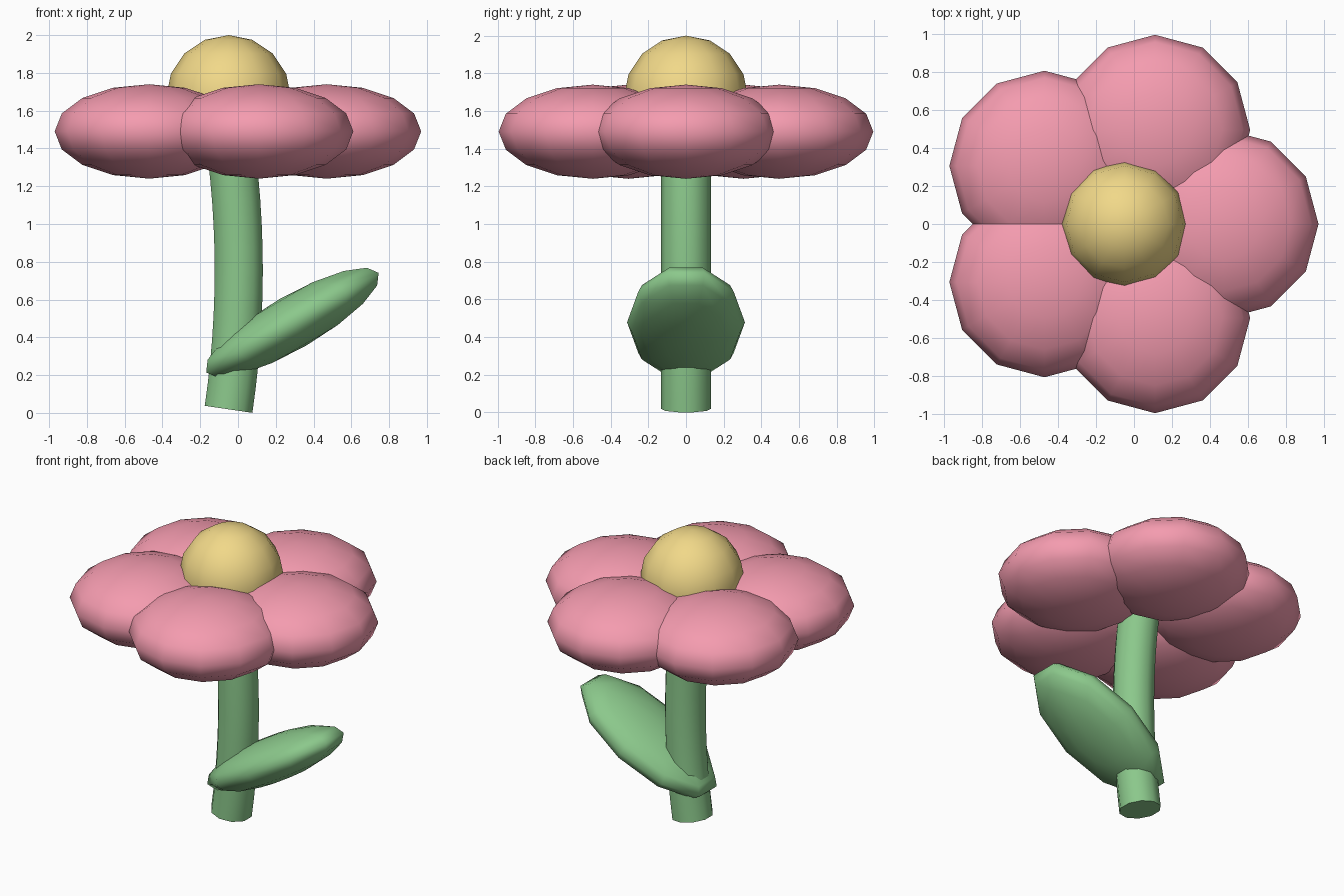
import bpy, bmesh, math
from mathutils import Matrix, Vector

if "Cube" in bpy.data.objects:
    bpy.data.objects.remove(bpy.data.objects["Cube"])


def material(name, rgb):
    m = bpy.data.materials.new(name)
    m.diffuse_color = (*rgb, 1)
    m.use_nodes = True
    m.node_tree.nodes["Principled BSDF"].inputs["Base Color"].default_value = m.diffuse_color
    return m


PINK = material("pink", (0.91, 0.33, 0.43))
YELLOW = material("yellow", (0.88, 0.69, 0.25))
GREEN = material("green", (0.26, 0.58, 0.26))


def finish(bm, name, mat):
    bmesh.ops.recalc_face_normals(bm, faces=bm.faces)
    me = bpy.data.meshes.new(name)
    bm.to_mesh(me)
    bm.free()
    me.materials.append(mat)
    ob = bpy.data.objects.new(name, me)
    bpy.context.collection.objects.link(ob)
    bpy.ops.object.select_all(action='DESELECT')
    ob.select_set(True)
    bpy.context.view_layer.objects.active = ob
    bpy.ops.object.shade_smooth_by_angle(angle=math.radians(60))
    return ob


def ellipsoid(name, loc, radii, mat, segments=12, tilt=0.0):
    bm = bmesh.new()
    bmesh.ops.create_uvsphere(bm, u_segments=segments, v_segments=8, radius=1)
    bm.transform(Matrix.Translation(loc) @ Matrix.Rotation(tilt, 4, 'Y')
                 @ Matrix.Diagonal((*radii, 1)))
    ob = finish(bm, name, mat)
    if tilt:
        ob.data.shade_smooth()
    return ob


HEAD_X = -0.05

# Five petals around the flower head
for i in range(5):
    a = math.radians(72 * i)
    ellipsoid(f"petal_{i + 1}",
              (HEAD_X + 0.52 * math.cos(a), 0.52 * math.sin(a), 1.49),
              (0.5, 0.5, 0.25), PINK)

# Round flower centre
ellipsoid("flower_centre", (HEAD_X, 0, 1.67), (0.33, 0.33, 0.33), YELLOW)

# Leaf: flattened ellipsoid rising to the right
ellipsoid("leaf", (0.288, 0, 0.478), (0.554, 0.313, 0.142), GREEN,
          segments=10, tilt=math.radians(-30))

# Stem: ten-sided tube swept along a gentle bow
BOTTOM, TOP, BOW, RADIUS, SIDES, STEPS = 0.019, 1.49, 0.054, 0.134, 10, 12
bm = bmesh.new()
rings = []
for k in range(STEPS + 1):
    t = k / STEPS
    centre = Vector((HEAD_X + 4 * BOW * t * (1 - t), 0, BOTTOM + (TOP - BOTTOM) * t))
    tangent = Vector((4 * BOW * (1 - 2 * t), 0, TOP - BOTTOM)).normalized()
    across = Vector((tangent.z, 0, -tangent.x))
    ring = []
    for s in range(SIDES):
        a = math.tau * s / SIDES
        offset = across * math.sin(a) + Vector((0, 1, 0)) * math.cos(a)
        ring.append(bm.verts.new(centre + RADIUS * offset))
    rings.append(ring)
for lower, upper in zip(rings, rings[1:]):
    for s in range(SIDES):
        n = (s + 1) % SIDES
        bm.faces.new((lower[s], lower[n], upper[n], upper[s]))
bm.faces.new(rings[0])
bm.faces.new(rings[-1])
finish(bm, "stem", GREEN)
